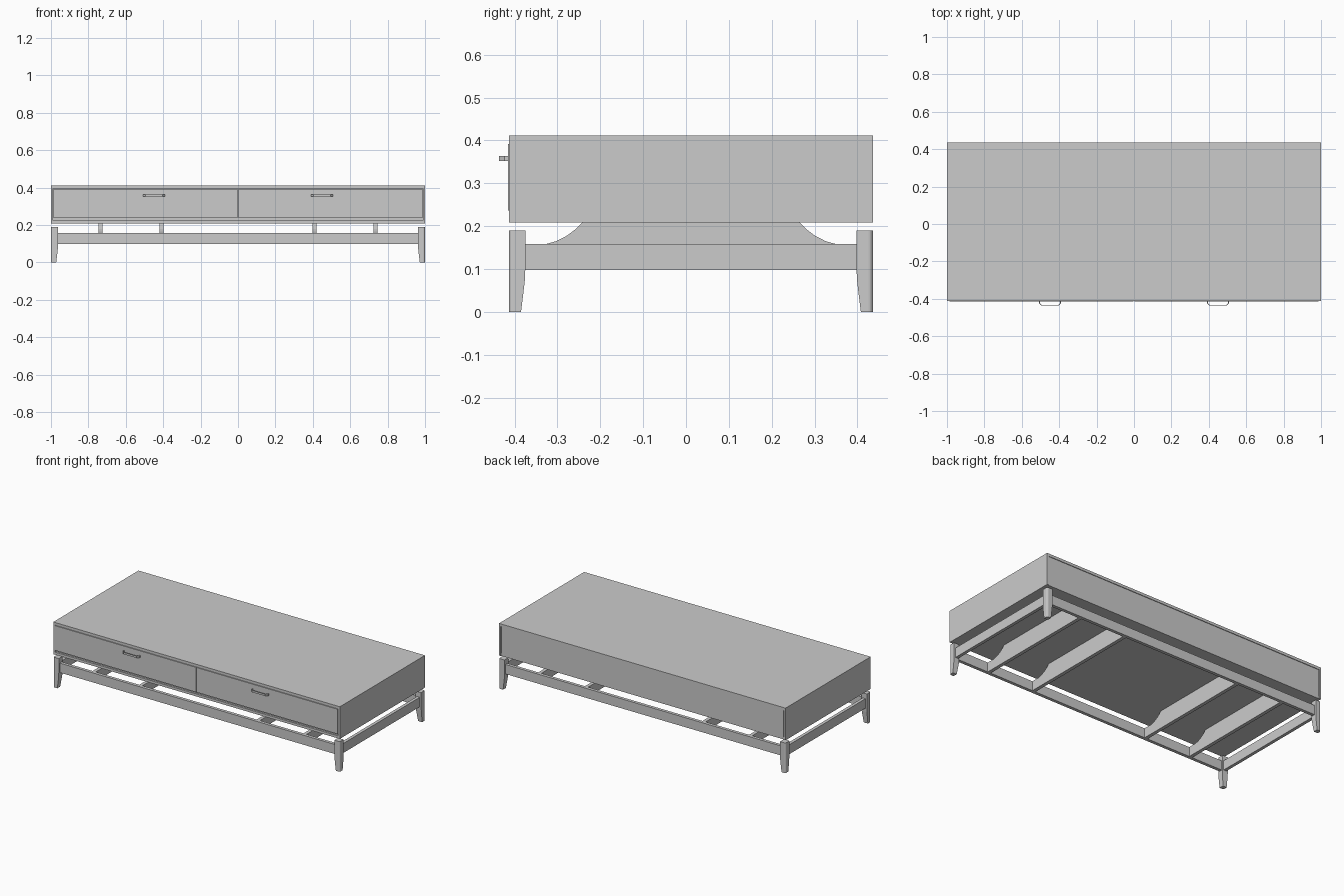
import bpy, bmesh

if "Cube" in bpy.data.objects:
    bpy.data.objects.remove(bpy.data.objects["Cube"])

Y0, Y1 = -0.413, 0.436        # front and back of the case
YC = (Y0 + Y1) / 2
ZB, ZT = 0.208, 0.411         # case bottom and top


def finish(name, bm):
    bmesh.ops.recalc_face_normals(bm, faces=bm.faces)
    me = bpy.data.meshes.new(name)
    bm.to_mesh(me)
    bm.free()
    ob = bpy.data.objects.new(name, me)
    bpy.context.collection.objects.link(ob)
    return ob


def box(name, x0, x1, y0, y1, z0, z1):
    bm = bmesh.new()
    bmesh.ops.create_cube(bm, size=1)
    for v in bm.verts:
        v.co = (x0 if v.co.x < 0 else x1, y0 if v.co.y < 0 else y1, z0 if v.co.z < 0 else z1)
    return finish(name, bm)


def prism(name, points, offset):
    bm = bmesh.new()
    face = bm.faces.new([bm.verts.new(p) for p in points])
    ext = bmesh.ops.extrude_face_region(bm, geom=[face])
    bmesh.ops.translate(bm, vec=offset, verts=[g for g in ext["geom"] if isinstance(g, bmesh.types.BMVert)])
    return finish(name, bm)


def leg(name, sx, sy):
    # Tapered square leg with a rounded outer corner
    bm = bmesh.new()
    rings = []
    r = 0.01
    yo = Y1 if sy > 0 else Y0
    for z, w in ((0, 0.028), (0.04, 0.033), (0.075, 0.037), (0.1, 0.038), (0.19, 0.038)):
        prof = [(r, 0), (r * .5, r * .13), (r * .13, r * .5), (0, r), (0, w), (w, w), (w, 0)]
        rings.append([bm.verts.new((sx * (1 - a), yo - sy * b, z)) for a, b in prof])
    for lo, hi in zip(rings, rings[1:]):
        for i in range(len(lo)):
            j = (i + 1) % len(lo)
            bm.faces.new((lo[i], lo[j], hi[j], hi[i]))
    bm.faces.new(rings[0])
    bm.faces.new(rings[-1])
    return finish(name, bm)


# Case: top, bottom, sides, recessed back and inner core
box("case_top", -1, 1, Y0, Y1, 0.394, ZT)
box("case_bottom", -0.988, 0.988, Y0, Y1 - 0.004, ZB, 0.224)
box("case_back", -0.984, 0.984, Y1 - 0.018, Y1 - 0.004, 0.224, 0.394)
box("case_core", -0.988, 0.988, Y0 + 0.012, Y1 - 0.018, 0.224, 0.394)

for s, side in ((-1, "left"), (1, "right")):
    xs = sorted((s * 0.988, s))
    box(f"case_side_{side}", *xs, Y0, Y1, ZB, 0.394)

    # Drawer front above the finger groove
    xs = sorted((s * 0.0015, s * 0.986))
    box(f"drawer_front_{side}", *xs, Y0 - 0.002, Y0 + 0.013, 0.236, 0.392)

    # Thin bent pull handle
    c, h, t, d = s * 0.449, 0.058, 0.004, -0.436
    outer = [(-h, Y0), (-h, d + .012), (-h + .012, d), (h - .012, d), (h, d + .012), (h, Y0)]
    inner = [(h - t, Y0), (h - t, d + .014), (h - .014, d + t), (-h + .014, d + t), (-h + t, d + .014), (-h + t, Y0)]
    prism(f"handle_{side}", [(c + x, y, 0.352) for x, y in outer + inner], (0, 0, 0.012))

    # Side rail of the base
    xs = sorted((s * 0.97, s * 0.99))
    box(f"side_rail_{side}", *xs, Y0 + 0.03, Y1 - 0.03, 0.098, 0.158)

    # Legs
    for t2, end in ((-1, "front"), (1, "back")):
        leg(f"{end}_leg_{side}", s, t2)

    # Cross beams with curved shoulders that carry the case
    for x, place in ((0.41, "inner"), (0.736, "outer")):
        half = [(0.41, 0.098), (0.41, 0.158), (0.339, 0.158), (0.314, 0.165),
                (0.289, 0.178), (0.269, 0.193), (0.254, ZB)]
        pts = [(YC + a, z) for a, z in half] + [(YC - a, z) for a, z in reversed(half)]
        prism(f"cross_beam_{place}_{side}", [(s * x - 0.011, y, z) for y, z in pts], (0.022, 0, 0))

# Long rails of the base
box("front_rail", -0.97, 0.97, Y0 + 0.01, Y0 + 0.03, 0.098, 0.158)
box("back_rail", -0.97, 0.97, Y1 - 0.03, Y1 - 0.01, 0.098, 0.158)
